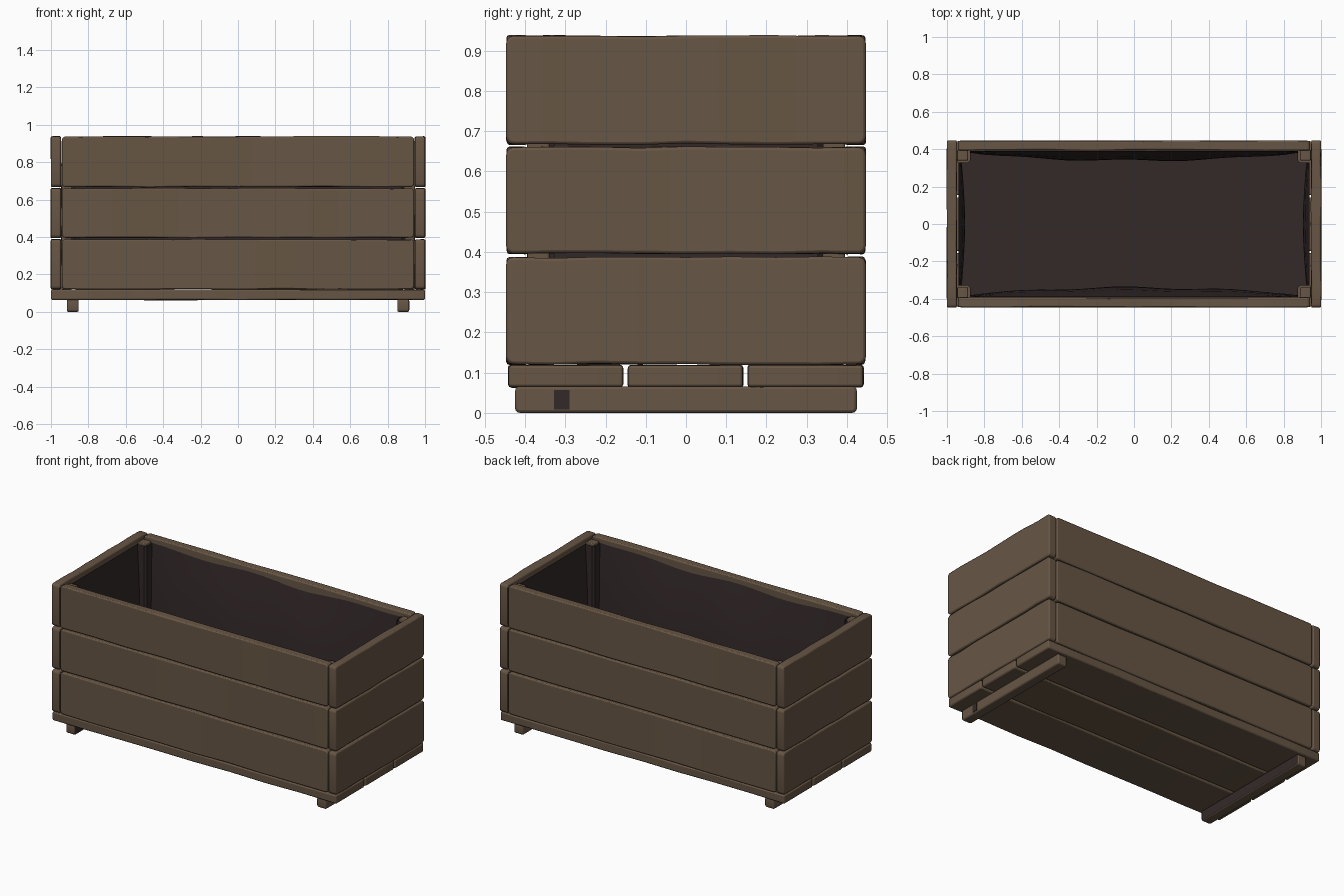
import bpy, bmesh, math, random
from mathutils import Vector

if "Cube" in bpy.data.objects:
    bpy.data.objects.remove(bpy.data.objects["Cube"])

random.seed(4)


def material(name, rgb):
    m = bpy.data.materials.new(name)
    m.diffuse_color = (*rgb, 1)
    m.use_nodes = True
    m.node_tree.nodes["Principled BSDF"].inputs["Base Color"].default_value = m.diffuse_color
    return m


WOOD = material("weathered_brown_wood", (0.135, 0.092, 0.058))
DARK = material("dark_liner", (0.034, 0.022, 0.022))


def finish(name, bm, mats, bevel=0):
    bmesh.ops.recalc_face_normals(bm, faces=bm.faces)
    me = bpy.data.meshes.new(name)
    bm.to_mesh(me)
    bm.free()
    ob = bpy.data.objects.new(name, me)
    bpy.context.collection.objects.link(ob)
    for m in mats:
        me.materials.append(m)
    if bevel:
        b = ob.modifiers.new("worn_edges", 'BEVEL')
        b.width, b.segments, b.limit_method = bevel, 2, 'ANGLE'
        b.angle_limit = math.radians(40)
    bpy.ops.object.select_all(action='DESELECT')
    bpy.context.view_layer.objects.active = ob
    ob.select_set(True)
    bpy.ops.object.shade_smooth_by_angle(angle=math.radians(35))
    return ob


def plank(name, x, y, z, corner=0.018, bevel=0.007, wobble=0.0025, mats=(WOOD,), rule=None):
    """Board between the given (min, max) ranges, rounded corners, slightly uneven."""
    lo, hi = Vector((x[0], y[0], z[0])), Vector((x[1], y[1], z[1]))
    size, mid = hi - lo, (lo + hi) / 2
    bm = bmesh.new()
    bmesh.ops.create_cube(bm, size=1)
    for v in bm.verts:
        v.co = Vector([v.co[i] * size[i] + mid[i] for i in range(3)])
    thin = min(range(3), key=lambda i: size[i])
    long = max(range(3), key=lambda i: size[i])
    # round the corners seen on the broad face
    edges = [e for e in bm.edges
             if abs((e.verts[0].co - e.verts[1].co)[thin]) > size[thin] * 0.9]
    bmesh.ops.bevel(bm, geom=edges, offset=corner, segments=3, profile=0.5, affect='EDGES')
    # slice along the length, then wobble the slices
    cuts = 8
    axis = Vector([float(i == long) for i in range(3)])
    for k in range(1, cuts):
        p = lo + axis * (size[long] * k / cuts)
        bmesh.ops.bisect_plane(bm, geom=bm.verts[:] + bm.edges[:] + bm.faces[:],
                               plane_co=p, plane_no=axis)
    for v in bm.verts:
        t = (v.co[long] - lo[long]) / size[long]
        if 0.05 < t < 0.95:
            for i in range(3):
                if i != long:
                    v.co[i] += random.uniform(-wobble, wobble)
    if rule:
        bm.normal_update()
        for f in bm.faces:
            f.material_index = rule(f)
    return finish(name, bm, mats, bevel)


# Three courses of side boards
COURSES = [(0.121, 0.387), (0.396, 0.660), (0.668, 0.937)]
for n, z in enumerate(COURSES, 1):
    for side, s in (("front", -1), ("back", 1)):
        plank(f"{side}_board_{n}", (-0.942, 0.942), sorted((s * 0.394, s * 0.445)), z)
    for side, s in (("left", -1), ("right", 1)):
        plank(f"{side}_end_board_{n}", sorted((s * 0.947, s * 1.0)), (-0.447, 0.447), z)

# Bottom boards
for n, y in enumerate([(-0.441, -0.156), (-0.144, 0.141), (0.154, 0.440)], 1):
    plank(f"bottom_board_{n}", (-1.0, 1.0), y, (0.064, 0.118), corner=0.008)

# Cross battens as feet; the left one is dark on its inner side
plank("right_foot", (0.852, 0.915), (-0.425, 0.425), (0, 0.066), corner=0.012, wobble=0)
plank("left_foot", (-0.915, -0.852), (-0.425, 0.425), (0, 0.066), corner=0.012, wobble=0,
      mats=(WOOD, DARK), rule=lambda f: int(f.normal.x > 0.7))

# Dark stain on the right foot
bm = bmesh.new()
bmesh.ops.create_cube(bm, size=1)
for v in bm.verts:
    v.co = (0.914 + v.co.x * 0.006, -0.309 + v.co.y * 0.038, 0.033 + v.co.z * 0.048)
finish("foot_stain", bm, [DARK])

# Inner corner posts
for sx in (-1, 1):
    for sy in (-1, 1):
        plank(f"corner_post_{'left' if sx < 0 else 'right'}_{'front' if sy < 0 else 'back'}",
              sorted((sx * 0.888, sx * 0.945)), sorted((sy * 0.340, sy * 0.395)),
              (0.119, 0.915), corner=0.006, bevel=0.005, wobble=0.001)


# Sagging fabric liner: rings that step round the posts, closed by a floor
def ring(depth):
    """Outline of the liner, depth 0 at the rim and 1 at the floor."""
    X, Y, N = 0.938, 0.389, 24
    sag = math.sin(min(depth * 1.6, 1) * math.pi / 2)
    quarter_x, quarter_y = 0.878, 0.328
    pts = []
    for s in (-1, 1):
        for i in range(N + 1):                       # long side
            t = i / N
            bulge = math.sin(math.pi * t) ** 0.7
            fold = 0.006 * math.sin(t * 19 + s) * bulge
            y = Y - 0.008 * sag - (0.042 * bulge + fold) * sag
            rim = -0.022 * bulge * (1 + math.sin(t * 15 + s * 2)) / 2
            pts.append((-s * quarter_x * (2 * t - 1), s * y, rim))
        pts.append((-s * quarter_x, s * (quarter_y + 0.012), 0))
        pts.append((-s * (quarter_x + 0.012), s * quarter_y, 0))
        for i in range(N // 2 + 1):                  # short side
            t = i / (N // 2)
            x = X - 0.035 * sag * (0.5 + 0.5 * math.sin(math.pi * t))
            pts.append((-s * x, -s * quarter_y * (2 * t - 1), 0))
        pts.append((-s * (quarter_x + 0.012), -s * quarter_y, 0))
        pts.append((-s * quarter_x, -s * (quarter_y + 0.012), 0))
    top, floor = 0.908, 0.128
    return [(x, y, top + (floor - top) * depth + r * (1 - depth)) for x, y, r in pts]


bm = bmesh.new()
rings = [[bm.verts.new(p) for p in ring(d)] for d in (0, 0.06, 0.15, 0.3, 0.5, 0.75, 0.95, 1)]
for a, b in zip(rings, rings[1:]):
    for i in range(len(a)):
        j = (i + 1) % len(a)
        bm.faces.new((a[i], a[j], b[j], b[i]))
bm.faces.new(rings[-1])
liner = finish("fabric_liner", bm, [DARK])
# face the visible inside of the liner
liner.data.flip_normals()
